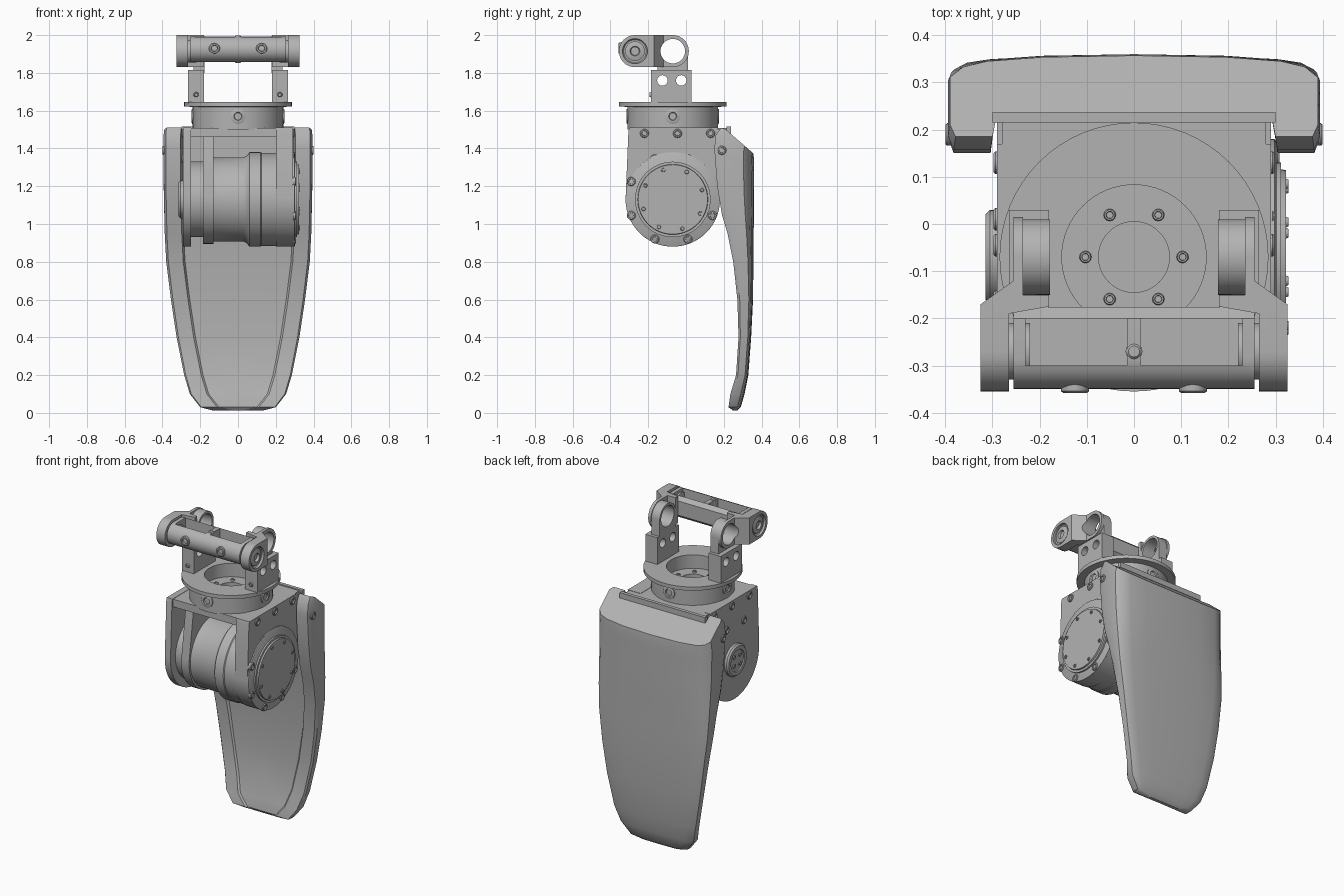
import bpy, bmesh, math
from mathutils import Vector

cube = bpy.data.objects.get("Cube")
if cube:
    bpy.data.objects.remove(cube)

grey = bpy.data.materials.new("machined grey")
grey.use_nodes = True
grey.diffuse_color = (0.45, 0.45, 0.45, 1)
grey.node_tree.nodes["Principled BSDF"].inputs["Base Color"].default_value = (0.45, 0.45, 0.45, 1)


def finish(name, bm):
    bmesh.ops.remove_doubles(bm, verts=bm.verts, dist=1e-5)
    bmesh.ops.recalc_face_normals(bm, faces=bm.faces)
    mesh = bpy.data.meshes.new(name)
    bm.to_mesh(mesh)
    bm.free()
    mesh.materials.append(grey)
    ob = bpy.data.objects.new(name, mesh)
    bpy.context.collection.objects.link(ob)
    smooth(ob)
    return ob


def smooth(ob):
    bpy.ops.object.select_all(action='DESELECT')
    ob.select_set(True)
    bpy.context.view_layer.objects.active = ob
    bpy.ops.object.shade_smooth_by_angle(angle=math.radians(35))


def prism(name, pts, axis, a, b):
    """Extrude an outline; axis x takes (y, z) points, axis z takes (x, y)."""
    place = (lambda p, h: (h, p[0], p[1])) if axis == 'x' else (lambda p, h: (p[0], p[1], h))
    bm = bmesh.new()
    low = [bm.verts.new(place(p, a)) for p in pts]
    high = [bm.verts.new(place(p, b)) for p in pts]
    bm.faces.new(low)
    bm.faces.new(high)
    for i in range(len(pts)):
        j = (i + 1) % len(pts)
        bm.faces.new((low[i], low[j], high[j], high[i]))
    return finish(name, bm)


def box(name, x, y, z):
    return prism(name, [(x[0], y[0]), (x[1], y[0]), (x[1], y[1]), (x[0], y[1])], 'z', *z)


def lathe(name, profile, centre, direction, segs=48):
    """Spin (radius, height) points about a direction through centre."""
    bm = bmesh.new()
    turn = Vector(direction).to_track_quat('Z', 'Y')
    rings = []
    for k in range(segs):
        t = 2 * math.pi * k / segs
        rings.append([bm.verts.new(Vector(centre) + turn @ Vector((r * math.cos(t), r * math.sin(t), h)))
                      for r, h in profile])
    for k in range(segs):
        p, q = rings[k], rings[(k + 1) % segs]
        for i in range(len(profile) - 1):
            bm.faces.new((p[i], q[i], q[i + 1], p[i + 1]))
    return finish(name, bm)


def drum(name, r, a, b, centre, direction, segs=48, c=0.006):
    return lathe(name, [(0, a), (r - c, a), (r, a + c), (r, b - c), (r - c, b), (0, b)], centre, direction, segs)


def screw(name, centre, direction, r=0.024):
    lathe(name, [(0, -0.01), (r, -0.01), (r, 0.004), (r * 0.85, 0.008), (r * 0.6, 0.008),
                 (r * 0.5, -0.004), (0, -0.004)], centre, direction, 12)


def carve(ob, cutter, mode='DIFFERENCE'):
    mod = ob.modifiers.new("carve", 'BOOLEAN')
    mod.object, mod.operation, mod.solver = cutter, mode, 'EXACT'
    bpy.ops.object.select_all(action='DESELECT')
    bpy.context.view_layer.objects.active = ob
    ob.select_set(True)
    bpy.ops.object.modifier_apply(modifier=mod.name)
    bpy.data.objects.remove(cutter)
    smooth(ob)


def arc(cy, cz, r, a, b, n=20):
    return [(cy + r * math.cos(math.radians(a + (b - a) * i / n)),
             cz + r * math.sin(math.radians(a + (b - a) * i / n))) for i in range(n + 1)]


X, Z = (1, 0, 0), (0, 0, 1)
CY, CZ = -0.07, 1.13      # motor axis
EZ = 1.915                # link axis height

# Curved shell: height, half width, back, flange front, inner front
rows = [(0.012, .13, .27, .25, .25), (0.03, .2, .29, .225, .235), (0.1, .255, .31, .235, .245),
        (0.2, .285, .33, .265, .275), (0.4, .325, .345, .278, .285), (0.6, .355, .355, .272, .285),
        (0.8, .38, .357, .25, .27), (0.95, .388, .358, .22, .255), (1.05, .39, .36, .19, .24),
        (1.2, .393, .36, .165, .235), (1.4, .394, .36, .15, .235), (1.47, .394, .36, .157, .235),
        (1.51, .39, .357, .185, .235)]
bm = bmesh.new()
loops = []
for z, w, back, front, inner in rows:
    t = back - front
    half = [(w * .5, back - .02 * t), (w * .8, back - .07 * t), (w * .93, back - .14 * t),
            (w, back - .27 * t), (w, front + .15 * t), (w * .97, front), (w - .09, front), (w - .1, inner)]
    ring = [(0, back)] + half + [(0, inner)] + [(-x, y) for x, y in reversed(half)]
    tilt = .87 * max(0, (z - 1) / .51)
    loops.append([bm.verts.new((x, y, z - tilt * max(0, y - .2))) for x, y in ring])
for a, b in zip(loops, loops[1:]):
    for i in range(len(a)):
        j = (i + 1) % len(a)
        bm.faces.new((a[i], a[j], b[j], b[i]))
bm.faces.new(loops[0])
bm.faces.new(loops[-1])
finish("rear_shell", bm)
for s in (-1, 1):
    screw("shell_screw", (s * .392, .19, 1.39), (s, 0, 0))

# Bracket: cheeks, top plate and rear web
cheek = [(.17, 1.51), (-.3, 1.51), (-.305, 1.49)] + arc(CY, CZ, .25, 175, 360, 28) + [(.16, 1.38)]
prism("right_cheek", cheek, 'x', .2, .29)
prism("left_cheek", cheek, 'x', -.29, -.25)
prism("inner_left_cheek", [(.15, 1.46), (-.26, 1.46)] + arc(CY, CZ, .235, 175, 360, 28), 'x', -.185, -.13)
box("bracket_top", (-.28, .28), (-.295, .225), (1.46, 1.508))
box("bracket_rear", (-.29, .29), (.15, .232), (1.2, 1.5))
box("hinge_ridge", (-.3, .3), (.215, .237), (1.48, 1.515))

# Motor stack along the cheek axis
lathe("motor_body", [(0, -.28), (.2, -.28), (.2, -.13), (.222, -.13), (.222, .03), (.235, .05), (.25, .06),
                     (.25, .12), (.246, .125), (.246, .2), (.25, .2), (.25, .298), (.244, .302), (0, .302)],
      (0, CY, CZ), X, 64)
lathe("motor_cover", [(0, .29), (.2, .29), (.2, .312), (.186, .312), (.184, .322), (0, .322)], (0, CY, CZ), X, 48)
lathe("left_boss", [(0, .28), (.1, .28), (.1, .305), (.09, .315), (.068, .315), (.066, .308), (0, .308)],
      (0, CY, CZ), (-1, 0, 0), 40)
for k in range(8):
    t = math.pi * (k / 4 + .1)
    screw("cover_pin", (.319, CY + .163 * math.cos(t), CZ + .163 * math.sin(t)), X, .011)
for k in range(4):
    t = math.pi * (k / 2 + .25)
    screw("boss_pin", (-.306, CY + .04 * math.cos(t), CZ + .04 * math.sin(t)), (-1, 0, 0), .013)

# Cheek screws
for s in (-1, 1):
    for y in (-.22, -.045, .13):
        screw("upper_cheek_screw", (s * .29, y, 1.48), (s, 0, 0))
    for y in (-.165, .01):
        screw("cheek_screw", (s * .29, y, 1.345), (s, 0, 0))
for y, z in ((-.29, 1.225), (-.29, 1.045), (.14, 1.045), (-.165, .92), (.01, .92)):
    screw("rim_screw", (.3, y, z), X)

# Collar with open well and bolt circle
lathe("collar", [(0, 1.5), (.24, 1.5), (.24, 1.62), (.285, 1.622), (.285, 1.645), (.153, 1.645),
                 (.153, 1.56), (.075, 1.56), (.075, 1.515), (0, 1.515)], (0, CY, 0), Z, 64)
for k in range(6):
    t = math.pi * k / 3
    screw("well_screw", (.103 * math.cos(t), CY + .103 * math.sin(t), 1.56), Z, .013)
for d in ((0, -1), (0, 1), (1, 0), (-1, 0)):
    lathe("collar_port", [(.04, -.02), (.04, .003), (.034, .006), (.022, .006), (.016, -.006), (0, -.006)],
          (d[0] * .24, CY + d[1] * .24, 1.57), (d[0], d[1], 0), 16)

# Uprights and link arms, one each side
for s, side in ((1, "left"), (-1, "right")):
    block = box(side + "_upright", sorted((s * .18, s * .265)), (-.185, .03), (1.64, 1.815))
    for y in (-.125, -.025):
        carve(block, drum("cutter", .028, .1, .4, (0, y, 1.76), (s, 0, 0), 16))
    screw(side + "_upright_screw", (s * .222, -.185, 1.685), (0, -1, 0), .014)
    ear = prism(side + "_ear", arc(CY, EZ, .08, 0, 180) + [(-.15, 1.8), (.01, 1.8)], 'x', s * .178, s * .235)
    carve(ear, drum("cutter", .065, .1, .4, (0, CY, EZ), (s, 0, 0), 32))
    plan = [(.265, -.36), (.325, -.36), (.325, -.17), (.255, -.12), (.255, .03),
            (.235, .03), (.235, -.15), (.18, -.152), (.18, -.175), (.265, -.19)]
    arm = prism(side + "_link_arm", [(s * x, y) for x, y in plan], 'z', 1.8, 2.05)
    stadium = arc(-.27, EZ, .085, 90, 270) + arc(CY, EZ, .085, -90, 90)
    carve(arm, prism("cutter", stadium, 'x', -.5, .5), 'INTERSECT')
    carve(arm, drum("cutter", .065, .1, .4, (0, CY, EZ), (s, 0, 0), 32))
    carve(arm, drum("cutter", .066, .305, .4, (0, -.27, EZ), (s, 0, 0), 32))
    lathe(side + "_pivot_bolt", [(0, .22), (.06, .22), (.06, .29), (.052, .29), (.052, .316), (.034, .322),
                                 (.026, .322), (.022, .308), (0, .308)], (0, -.27, EZ), (s, 0, 0), 24)

# Cross bar with two pockets
outline = arc(-.282, 1.925, .068, 90, 270, 14) + [(-.2, 1.857), (-.176, 1.88), (-.176, 1.97), (-.2, 1.993)]
bar = prism("cross_bar", outline, 'x', -.255, .255)
for s in (-1, 1):
    carve(bar, box("cutter", sorted((s * .015, s * .23)), (-.3, -.2), (1.885, 2.1)))
    screw("bar_screw", (s * .125, -.35, 1.93), (0, -1, 0), .03)
    drum("bar_pin", .018, -.072, .072, (0, -.27, 1.925), (0, 0, s), 12)
